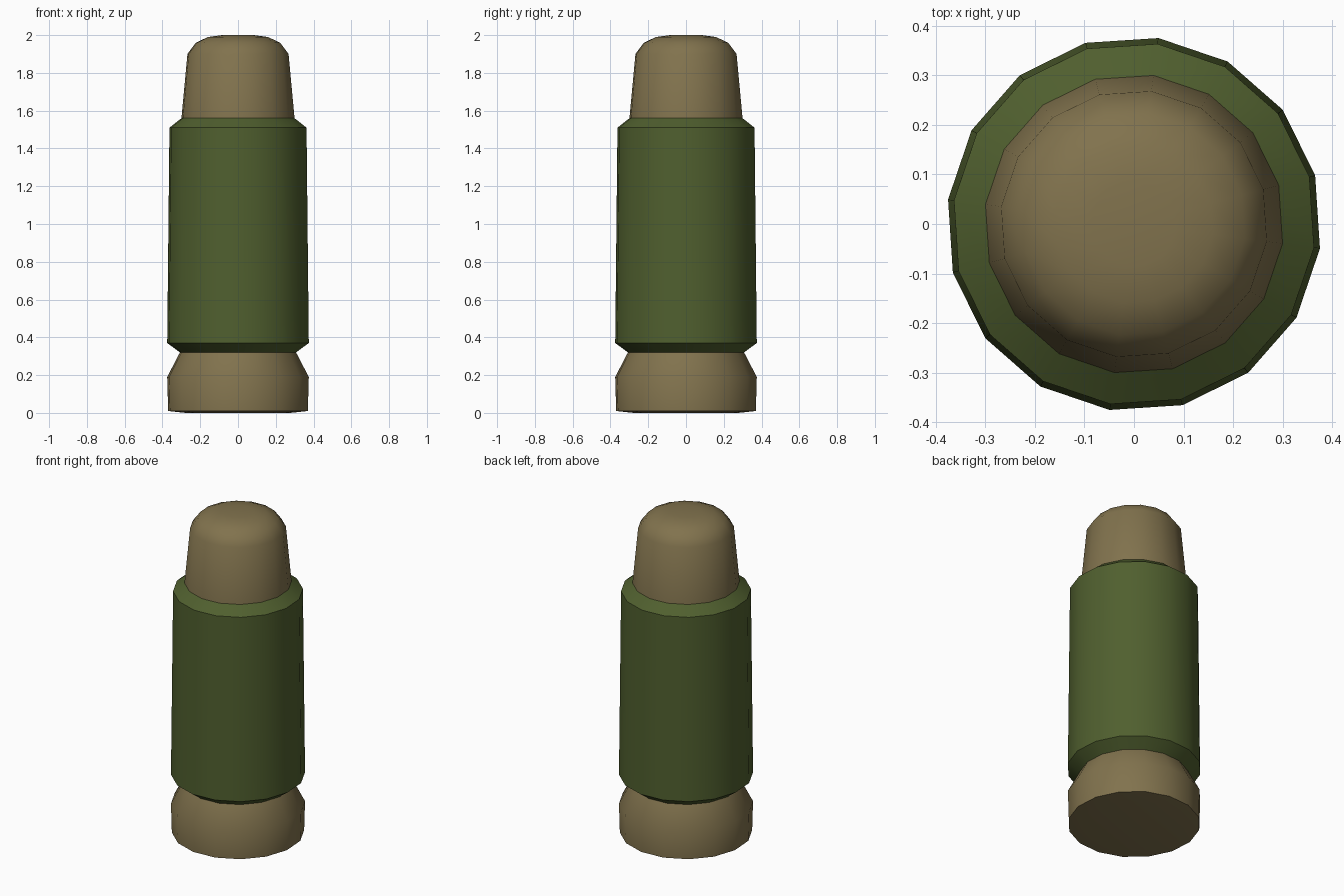
import bpy, bmesh, math

if "Cube" in bpy.data.objects:
    bpy.data.objects.remove(bpy.data.objects["Cube"])

SIDES = 16
OFFSET = math.radians(15)


def material(name, rgb):
    m = bpy.data.materials.new(name)
    m.diffuse_color = (*rgb, 1)
    m.use_nodes = True
    m.node_tree.nodes["Principled BSDF"].inputs["Base Color"].default_value = m.diffuse_color
    return m


def lathe(name, profile, mat):
    """Revolve (radius, z) points around z; radius 0 becomes a pole."""
    bm = bmesh.new()
    rings = []
    for r, z in profile:
        if r == 0:
            rings.append([bm.verts.new((0, 0, z))] * SIDES)
        else:
            angles = [OFFSET + math.tau * i / SIDES for i in range(SIDES)]
            rings.append([bm.verts.new((r * math.cos(a), r * math.sin(a), z)) for a in angles])
    for low, high in zip(rings, rings[1:]):
        for i in range(SIDES):
            j = (i + 1) % SIDES
            bm.faces.new(list(dict.fromkeys((low[i], low[j], high[j], high[i]))))
    mesh = bpy.data.meshes.new(name)
    bm.to_mesh(mesh)
    bm.free()
    ob = bpy.data.objects.new(name, mesh)
    bpy.context.collection.objects.link(ob)
    mesh.materials.append(mat)
    bpy.ops.object.select_all(action='DESELECT')
    ob.select_set(True)
    bpy.context.view_layer.objects.active = ob
    bpy.ops.object.shade_smooth_by_angle(angle=math.radians(40))
    return ob


brass = material("brass", (0.22, 0.17, 0.075))
green = material("green", (0.08, 0.115, 0.028))

# Flared base with extractor groove
lathe("base_rim", [(0, 0), (0.28, 0), (0.373, 0.01), (0.378, 0.19), (0.31, 0.32)], brass)

# Chamfered casing
lathe("casing", [(0.31, 0.32), (0.378, 0.37), (0.366, 1.51), (0.302, 1.56)], green)

# Rounded tip
lathe("tip", [(0.302, 1.56), (0.27, 1.90), (0.225, 1.96), (0.16, 1.99),
              (0.085, 2.0), (0, 2.0)], brass)
